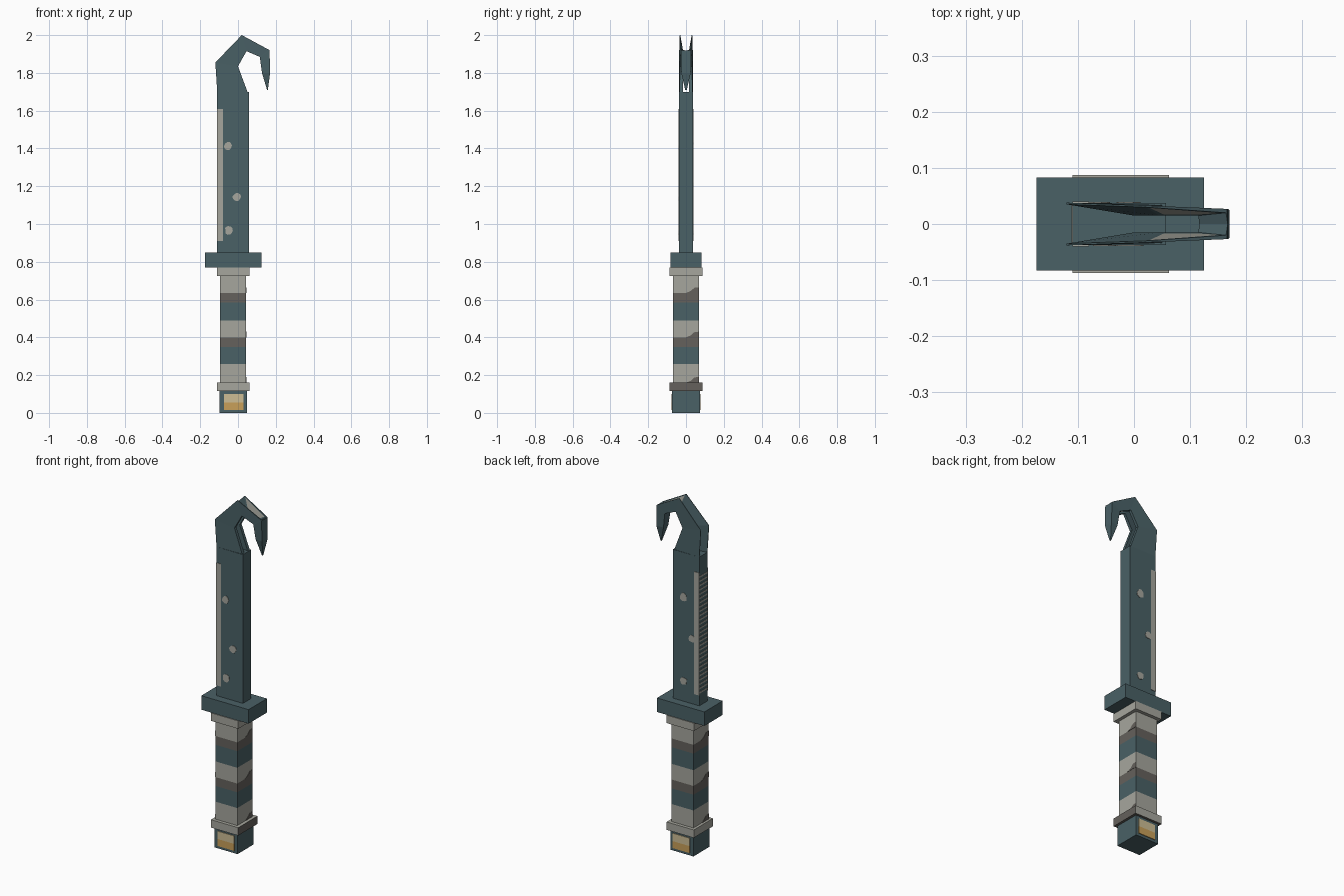
import bpy, bmesh, math, random

random.seed(4)
cube = bpy.data.objects.get("Cube")
if cube:
    bpy.data.objects.remove(cube, do_unlink=True)


def material(name, rgb):
    m = bpy.data.materials.new(name)
    m.use_nodes = True
    m.diffuse_color = (*rgb, 1)
    m.node_tree.nodes["Principled BSDF"].inputs["Base Color"].default_value = (*rgb, 1)
    return m


teal = material("teal_steel", (0.068, 0.119, 0.133))
pale = material("pale_wrap", (0.38, 0.38, 0.337))
brown = material("dark_wrap", (0.13, 0.12, 0.107))
cream = material("cream_inlay", (0.61, 0.51, 0.30))
gold = material("gold_inlay", (0.58, 0.35, 0.10))


def finish(name, bm, *mats):
    bmesh.ops.recalc_face_normals(bm, faces=bm.faces)
    me = bpy.data.meshes.new(name)
    bm.to_mesh(me)
    bm.free()
    for m in mats:
        me.materials.append(m)
    ob = bpy.data.objects.new(name, me)
    bpy.context.collection.objects.link(ob)
    return ob


def box_mesh(x, y, z):
    bm = bmesh.new()
    bmesh.ops.create_cube(bm, size=1)
    for v in bm.verts:
        v.co = [lo + (c + 0.5) * (hi - lo) for c, (lo, hi) in zip(v.co, (x, y, z))]
    return bm


def box(name, x, y, z, *mats):
    return finish(name, box_mesh(x, y, z), *mats)


def prism(name, points, axis, start, depth, mat):
    """Extrude a flat outline along x or y."""
    bm = bmesh.new()
    rings = []
    for d in (start, start + depth):
        rings.append([bm.verts.new((d, a, b) if axis == "x" else (a, d, b)) for a, b in points])
    bm.faces.new(rings[0])
    bm.faces.new(rings[1])
    n = len(points)
    for i in range(n):
        j = (i + 1) % n
        bm.faces.new((rings[0][i], rings[0][j], rings[1][j], rings[1][i]))
    return finish(name, bm, mat)


# Blade, guard, collars and pommel
box("blade", (-0.11, 0.057), (-0.037, 0.037), (0.85, 1.70), teal)
box("guard", (-0.174, 0.125), (-0.083, 0.083), (0.77, 0.85), teal)
box("upper_collar", (-0.11, 0.062), (-0.087, 0.087), (0.725, 0.77), pale)
collar = box("lower_collar", (-0.11, 0.062), (-0.087, 0.087), (0.115, 0.16), pale, brown)
for f in collar.data.polygons:
    if f.normal.x > 0.5 or f.normal.z < -0.5:
        f.material_index = 1
box("pommel", (-0.098, 0.048), (-0.073, 0.073), (0, 0.115), teal)

# Banded grip
cuts = [0.26, 0.35, 0.40, 0.49, 0.585, 0.635]
bands = [0, 1, 2, 0, 1, 2, 0]
bm = box_mesh((-0.095, 0.043), (-0.068, 0.068), (0.16, 0.725))
for h in cuts:
    bmesh.ops.bisect_plane(bm, geom=bm.verts[:] + bm.edges[:] + bm.faces[:],
                           plane_co=(0, 0, h), plane_no=(0, 0, 1))
for f in bm.faces:
    f.material_index = bands[sum(f.calc_center_median().z > h for h in cuts)]
finish("grip", bm, pale, teal, brown)

# Wave rising at one end of each dark band on the grip sides
for h in (0.16, 0.40, 0.635):
    for side, x in ((1, 0.043), (-1, -0.0965)):
        wave = [(side * a, h + b) for a, b in
                ((0, 0), (0.068, 0), (0.068, 0.03), (0.045, 0.028), (0.025, 0.01))]
        prism("grip_wave", wave, "x", x, 0.0015, brown)

# Parts repeated on the front and back
for s, side in ((-1, "front"), (1, "back")):
    def span(y, t):
        return tuple(sorted((s * y, s * (y + t))))

    box(side + "_inlay_top", (-0.075, 0.03), span(0.073, 0.004), (0.055, 0.10), cream)
    box(side + "_inlay_bottom", (-0.075, 0.03), span(0.073, 0.004), (0.015, 0.055), gold)
    box(side + "_edge_strip", (-0.11, -0.08), span(0.037, 0.003), (0.91, 1.61), pale)

    spots = ([(-0.052, 1.415), (-0.005, 1.145), (-0.048, 0.965)] if s < 0
             else [(-0.01, 1.445), (-0.065, 1.22), (-0.01, 0.965)])
    for cx, cz in spots:
        outline = []
        for i in range(10):
            a = math.tau * i / 10
            r = random.uniform(0.018, 0.026)
            outline.append((cx + r * math.cos(a), cz + r * math.sin(a)))
        prism(side + "_spot", outline, "y", s * 0.037, s * 0.002, pale)

# Fine ticks along the spine
for i in range(28):
    z = 0.92 + i * 0.0245
    box("spine_tick", (-0.1115, -0.11), (-0.036, 0.036), (z, z + 0.009), pale)

# Hook: two sharpened prongs that join in a solid pointed tip
# Each section: outer x, z, y outside, y inside; inner x, z, y outside, y inside
sections = [
    (-0.11, 1.70, 0.037, 0.034, 0.05, 1.70, 0.034, 0.015),
    (-0.12, 1.855, 0.038, 0.035, 0.0, 1.835, 0.032, 0.015),
    (0.02, 2.0, 0.033, 0.03, 0.045, 1.915, 0.03, 0.015),
    (0.164, 1.922, 0.027, 0.02, 0.115, 1.885, 0.027, 0.015),
    (0.167, 1.918, 0.027, 0, 0.116, 1.88, 0.027, 0),
    (0.17, 1.80, 0.025, 0, 0.127, 1.80, 0.022, 0),
    (0.158, 1.71, 0.004, 0, 0.154, 1.71, 0.004, 0),
]
for s, side in ((-1, "front"), (1, "back")):
    bm = bmesh.new()
    rings = []
    for ox, oz, oy, oi, ix, iz, iy, ii in sections:
        rings.append([bm.verts.new(p) for p in (
            (ox, s * oy, oz), (ox, s * oi, oz), (ix, s * ii, iz), (ix, s * iy, iz))])
    inner = None
    for k in range(len(rings) - 1):
        a, b = rings[k], rings[k + 1]
        for i in range(4):
            j = (i + 1) % 4
            f = bm.faces.new((a[i], a[j], b[j], b[i]))
            if k == 2 and i == 1:
                inner = f
    bm.faces.new(rings[0])
    bm.faces.new(rings[-1])
    # Pale patch on the inside bevel
    bm.normal_update()
    bmesh.ops.inset_individual(bm, faces=[inner], thickness=0.012)
    inner.material_index = 1
    finish(side + "_hook_prong", bm, teal, pale)
